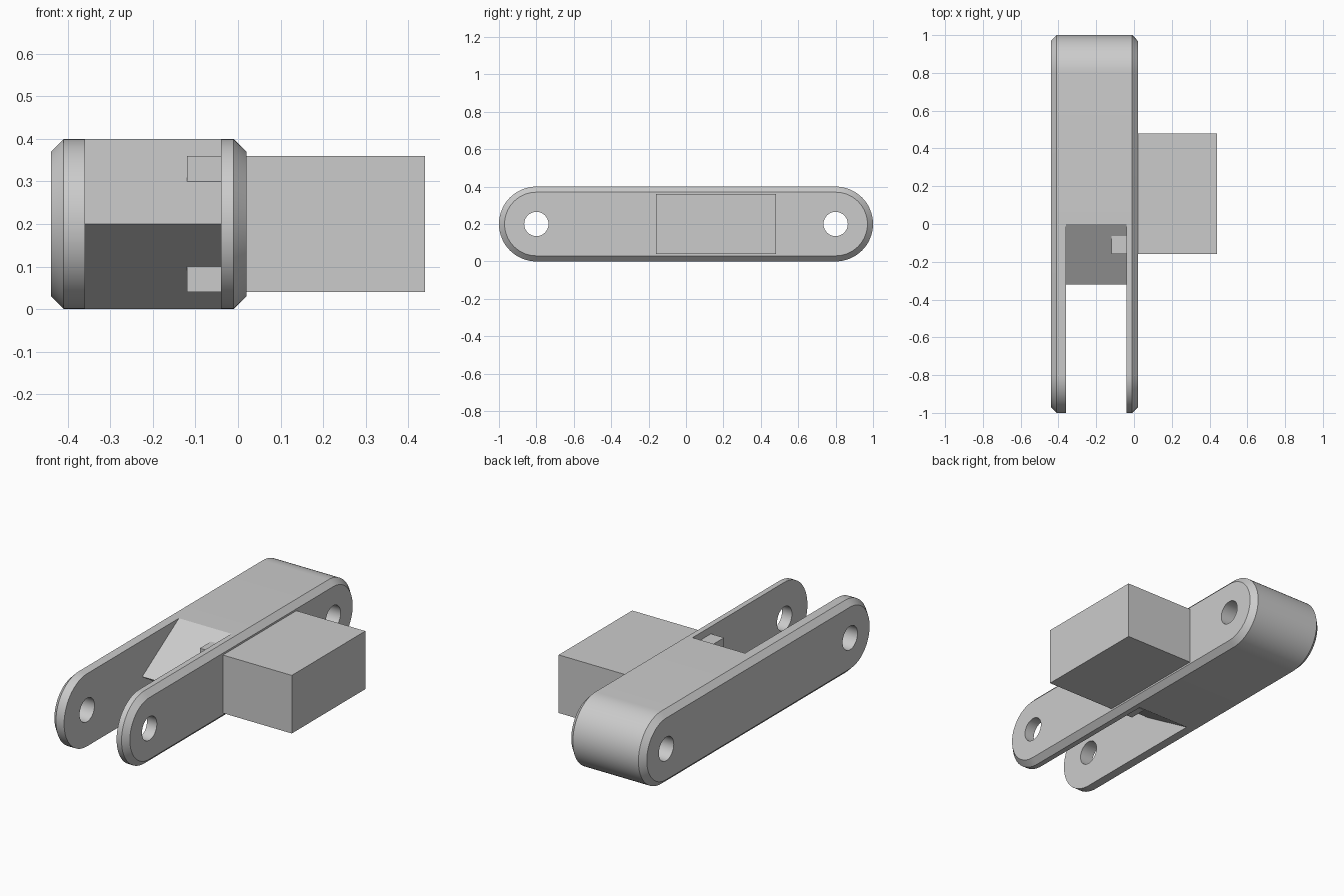
import bpy, bmesh, math

if "Cube" in bpy.data.objects:
    bpy.data.objects.remove(bpy.data.objects["Cube"])

grey = bpy.data.materials.new("plain grey")
grey.use_nodes = True
grey.diffuse_color = (0.6, 0.6, 0.6, 1)
grey.node_tree.nodes["Principled BSDF"].inputs["Base Color"].default_value = (0.6, 0.6, 0.6, 1)

MID_Z, END_Y = 0.2, 0.8


def loft(name, sections):
    """Closed solid through (x, [(y, z), ...]) outlines."""
    bm = bmesh.new()
    rings = [[bm.verts.new((x, y, z)) for y, z in pts] for x, pts in sections]
    n = len(rings[0])
    for a, b in zip(rings, rings[1:]):
        for i in range(n):
            j = (i + 1) % n
            bm.faces.new((a[i], a[j], b[j], b[i]))
    bm.faces.new(rings[0])
    bm.faces.new(rings[-1])
    bmesh.ops.recalc_face_normals(bm, faces=bm.faces)
    mesh = bpy.data.meshes.new(name)
    bm.to_mesh(mesh)
    bm.free()
    mesh.materials.append(grey)
    obj = bpy.data.objects.new(name, mesh)
    bpy.context.collection.objects.link(obj)
    return obj


def arc(y, r, start, sweep, steps):
    return [(y + r * math.cos(start + sweep * i / steps),
             MID_Z + r * math.sin(start + sweep * i / steps)) for i in range(steps + 1)]


def stadium(r):
    return (arc(END_Y, r, -math.pi / 2, math.pi, 32)
            + arc(-END_Y, r, math.pi / 2, math.pi, 32))


def cut(target, cutter):
    mod = target.modifiers.new("cut", 'BOOLEAN')
    mod.operation = 'DIFFERENCE'
    mod.solver = 'EXACT'
    mod.object = cutter
    bpy.context.view_layer.objects.active = target
    bpy.ops.object.modifier_apply(modifier=mod.name)
    bpy.data.objects.remove(cutter)


# Round-ended link with chamfered outer rims
link = loft("link_body", [(-0.44, stadium(0.17)), (-0.41, stadium(0.2)),
                          (-0.01, stadium(0.2)), (0.02, stadium(0.17))])

# Fork slot, leaving a wedge-shaped web end
cut(link, loft("slot_cutter", [(x, [(-1.2, -0.1), (0.16, -0.1), (-0.32, MID_Z),
                                    (0.16, 0.5), (-1.2, 0.5)]) for x in (-0.36, -0.04)]))

# Pin holes through both ends
for y in (-END_Y, END_Y):
    circle = arc(y, 0.065, 0, math.tau, 32)[:-1]
    cut(link, loft("hole_cutter", [(-0.6, circle), (0.2, circle)]))

# Side block, passing through the wall into the slot
box = [(-0.16, 0.04), (0.48, 0.04), (0.48, 0.36), (-0.16, 0.36)]
loft("side_block", [(-0.12, box), (0.44, box)])

# Smooth round surfaces, keep edges sharp
bpy.ops.object.select_all(action='DESELECT')
link.select_set(True)
bpy.context.view_layer.objects.active = link
bpy.ops.object.shade_smooth_by_angle(angle=math.radians(30))
